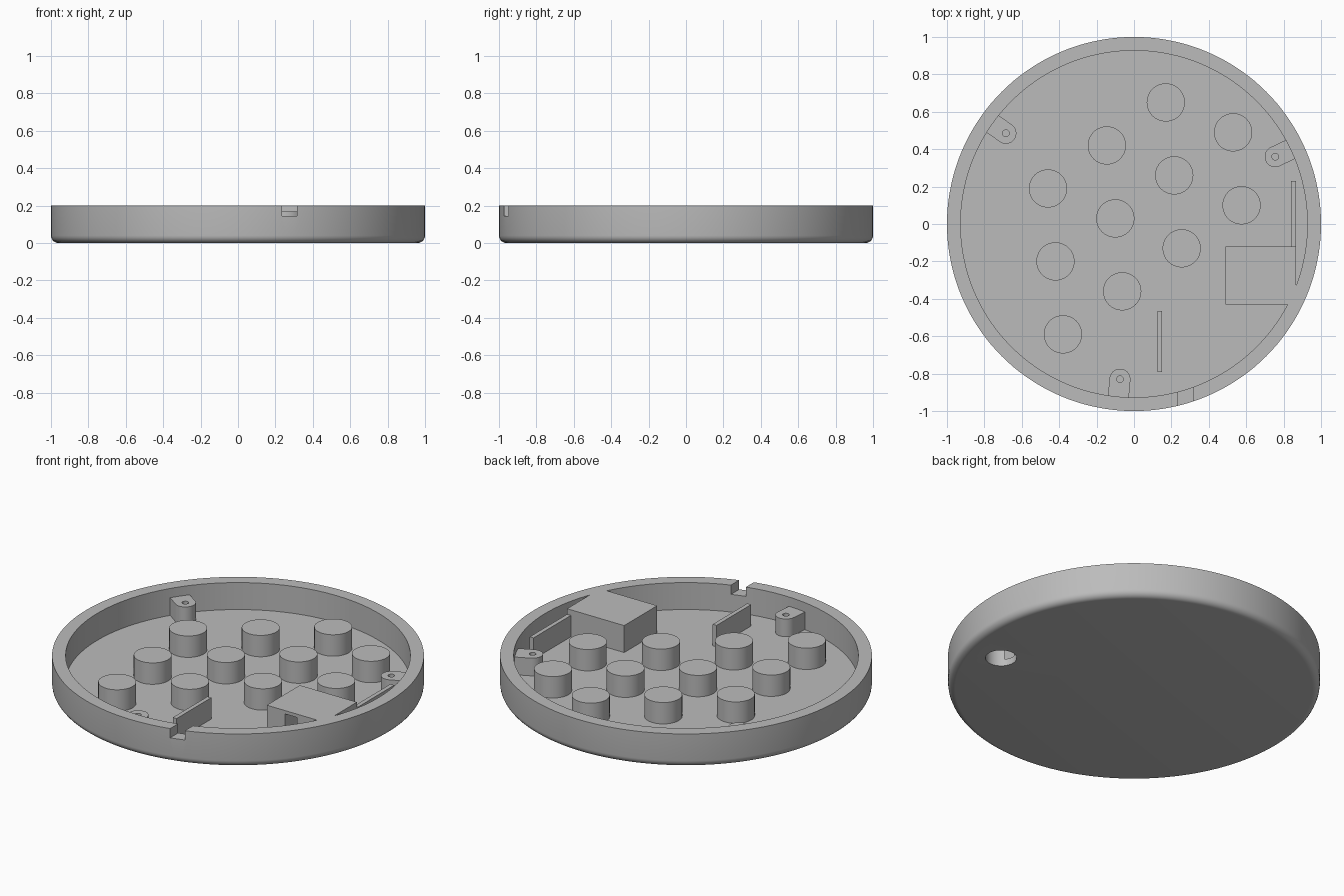
import bpy, bmesh
from math import sin, cos, pi, atan2, radians
from mathutils import Vector

cube = bpy.data.objects.get("Cube")
if cube:
    bpy.data.objects.remove(cube, do_unlink=True)

TOP, FLOOR, INNER, STUD_TOP = 0.2, 0.04, 0.927, 0.167
BASE = FLOOR - 0.015  # parts sink slightly into the floor

grey = bpy.data.materials.new("plain_grey")
grey.use_nodes = True
grey.diffuse_color = (0.5, 0.5, 0.5, 1)
grey.node_tree.nodes["Principled BSDF"].inputs["Base Color"].default_value = (0.5, 0.5, 0.5, 1)


def make_object(name, bm):
    bmesh.ops.recalc_face_normals(bm, faces=bm.faces)
    mesh = bpy.data.meshes.new(name)
    bm.to_mesh(mesh)
    bm.free()
    mesh.materials.append(grey)
    ob = bpy.data.objects.new(name, mesh)
    bpy.context.collection.objects.link(ob)
    return ob


def prism(name, outline, z0, z1):
    """Extrude a flat outline upwards."""
    bm = bmesh.new()
    face = bm.faces.new([bm.verts.new((x, y, z0)) for x, y in outline])
    ext = bmesh.ops.extrude_face_region(bm, geom=[face])
    moved = [v for v in ext["geom"] if isinstance(v, bmesh.types.BMVert)]
    bmesh.ops.translate(bm, verts=moved, vec=(0, 0, z1 - z0))
    return make_object(name, bm)


def block(name, x0, x1, y0, y1, z0, z1):
    return prism(name, [(x0, y0), (x1, y0), (x1, y1), (x0, y1)], z0, z1)


def cylinder(name, x, y, r, z0, z1, n=64):
    ring = [(x + r * cos(2 * pi * i / n), y + r * sin(2 * pi * i / n)) for i in range(n)]
    return prism(name, ring, z0, z1)


def activate(ob):
    bpy.ops.object.select_all(action='DESELECT')
    ob.select_set(True)
    bpy.context.view_layer.objects.active = ob


def cut(ob, cutter):
    mod = ob.modifiers.new("cut", 'BOOLEAN')
    mod.operation = 'DIFFERENCE'
    mod.solver = 'EXACT'
    mod.object = cutter
    activate(ob)
    bpy.ops.object.modifier_apply(modifier=mod.name)


def discard(*cutters):
    for c in cutters:
        bpy.data.objects.remove(c, do_unlink=True)


parts = []

# Round tray with a rounded lower edge, turned from a profile
fillet = 0.04
profile = [(0, 0)]
for i in range(7):
    a = i / 6 * pi / 2
    profile.append((1 - fillet + fillet * sin(a), fillet - fillet * cos(a)))
profile += [(1, TOP), (INNER, TOP), (INNER, FLOOR), (0, FLOOR)]
bm = bmesh.new()
verts = [bm.verts.new((r, 0, z)) for r, z in profile]
edges = [bm.edges.new(pair) for pair in zip(verts, verts[1:])]
bmesh.ops.spin(bm, geom=verts + edges, cent=(0, 0, 0), axis=(0, 0, 1),
               angle=2 * pi, steps=144)
bmesh.ops.remove_doubles(bm, verts=bm.verts, dist=1e-4)
tray = make_object("tray", bm)
parts.append(tray)

# Block merging into the wall, level with the rim
socket = prism("socket_block", [(0.49, -0.12), (0.865, -0.12), (0.865, -0.36),
                                (0.845, -0.43), (0.49, -0.43)], BASE, TOP)
parts.append(socket)

# Cable notch in the wall, round hole from below, slot in the block's front
notch = block("notch_cutter", 0.235, 0.315, -1.1, -0.85, 0.145, 0.3)
hole = cylinder("hole_cutter", 0.757, -0.21, 0.084, -0.1, 0.165)
slot = block("slot_cutter", 0.61, 0.69, -0.5, -0.2, FLOOR, 0.18)
cut(tray, notch)
cut(tray, hole)
cut(socket, hole)
cut(socket, slot)
discard(notch, hole, slot)

# Round studs on the floor
studs = [(0.17, 0.65), (0.53, 0.49),
         (-0.145, 0.42), (0.215, 0.26), (0.575, 0.10),
         (-0.46, 0.19), (-0.10, 0.03), (0.255, -0.13),
         (-0.42, -0.20), (-0.063, -0.36), (-0.38, -0.59)]
for i, (x, y) in enumerate(studs):
    parts.append(cylinder(f"stud_{i + 1}", x, y, 0.102, BASE, STUD_TOP))

# Thin upright ribs
parts.append(block("front_rib", 0.125, 0.15, -0.79, -0.465, BASE, STUD_TOP))
parts.append(block("side_rib", 0.84, 0.865, -0.125, 0.23, BASE, STUD_TOP))

# Screw bosses with a rounded inner end, running out into the wall
for i, (x, y) in enumerate([(-0.685, 0.485), (0.755, 0.36), (-0.075, -0.83)]):
    a = atan2(y, x)
    out = Vector((cos(a), sin(a))) * 0.11
    c, r = Vector((x, y)), 0.056
    arc = [c + r * Vector((cos(a + pi / 2 + pi * k / 24), sin(a + pi / 2 + pi * k / 24)))
           for k in range(25)]
    boss = prism(f"screw_boss_{i + 1}", [arc[0] + out] + arc + [arc[-1] + out], BASE, 0.145)
    drill = cylinder("drill", x, y, 0.018, 0.05, 0.25, 24)
    cut(boss, drill)
    discard(drill)
    parts.append(boss)

for ob in parts:
    activate(ob)
    bpy.ops.object.shade_smooth_by_angle(angle=radians(30))
